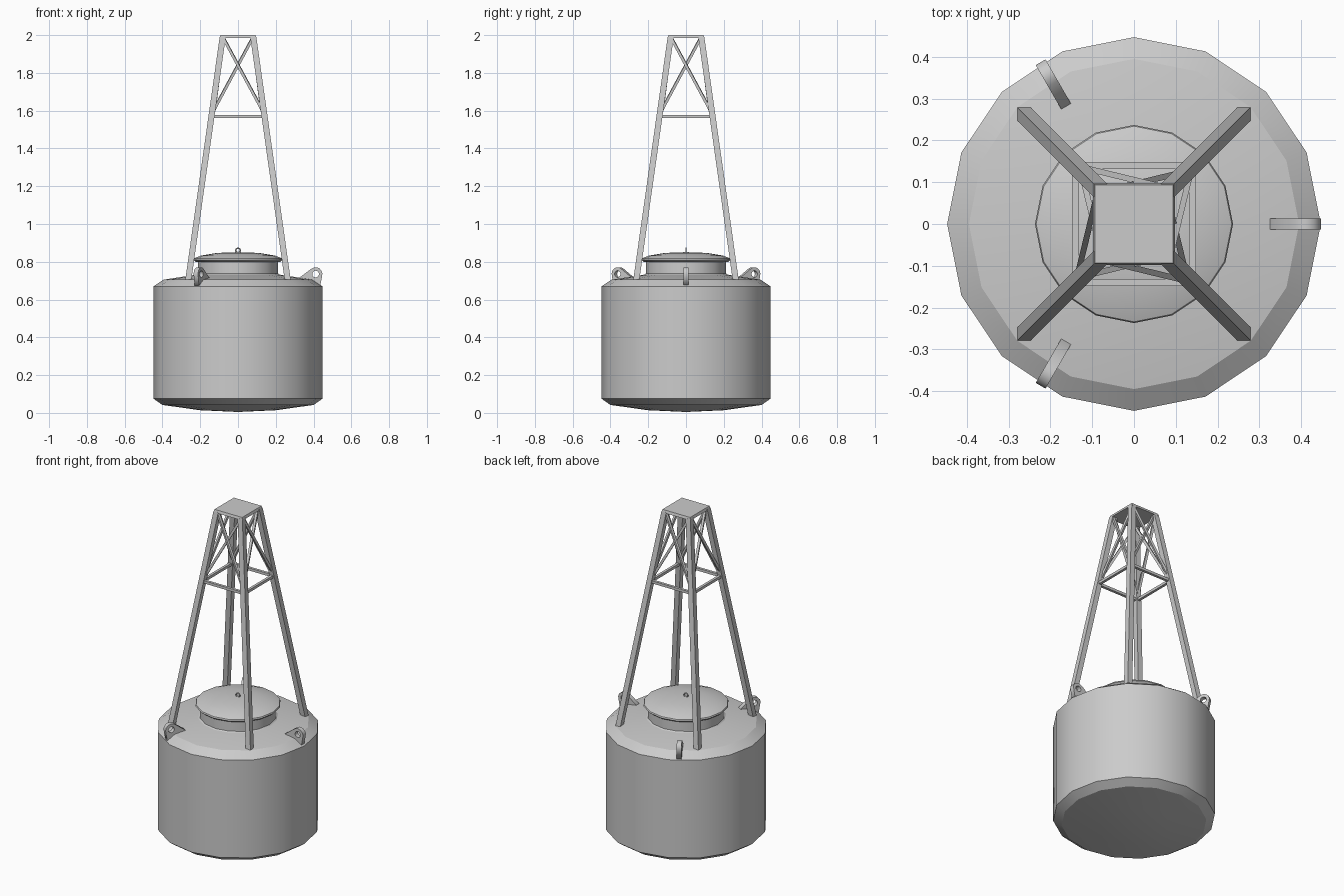
import bpy, bmesh, math
from mathutils import Vector, Matrix

if "Cube" in bpy.data.objects:
    bpy.data.objects.remove(bpy.data.objects["Cube"])

def finish(bm, name, smooth=None):
    bmesh.ops.recalc_face_normals(bm, faces=bm.faces)
    me = bpy.data.meshes.new(name)
    bm.to_mesh(me)
    bm.free()
    ob = bpy.data.objects.new(name, me)
    bpy.context.collection.objects.link(ob)
    if smooth:
        bpy.ops.object.select_all(action='DESELECT')
        bpy.context.view_layer.objects.active = ob
        ob.select_set(True)
        bpy.ops.object.shade_smooth_by_angle(angle=math.radians(smooth))
    return ob

def lathe(name, profile, sides=16, smooth=24):
    bm = bmesh.new()
    vs = [bm.verts.new((r, 0, z)) for r, z in profile]
    es = [bm.edges.new(p) for p in zip(vs, vs[1:])]
    bmesh.ops.spin(bm, geom=vs + es, cent=(0, 0, 0), axis=(0, 0, 1),
                   angle=2 * math.pi, steps=sides)
    bmesh.ops.remove_doubles(bm, verts=bm.verts, dist=1e-4)
    return finish(bm, name, smooth)

def bar(name, a, b, width, level_ends=False):
    """Square bar from a to b; level_ends cuts its ends horizontally."""
    a, b = Vector(a), Vector(b)
    d = (b - a).normalized()
    if level_ends:
        u, v = Vector((1, 0, 0)), Vector((0, 1, 0))
    else:
        u = d.cross(Vector((0, 0, 1))).normalized()
        v = d.cross(u)
    h = width / 2
    bm = bmesh.new()
    ends = [[bm.verts.new(p + u * i * h + v * j * h)
             for i, j in ((-1, -1), (1, -1), (1, 1), (-1, 1))] for p in (a, b)]
    bm.faces.new(ends[0])
    bm.faces.new(ends[1])
    for i in range(4):
        k = (i + 1) % 4
        bm.faces.new((ends[0][i], ends[0][k], ends[1][k], ends[1][i]))
    return finish(bm, name)

# Float body, neck and hatch lid
lathe("float_body", [(0, 0.005), (0.2, 0.014), (0.40, 0.042), (0.447, 0.075),
                     (0.447, 0.67), (0.395, 0.705), (0.2, 0.735), (0, 0.735)])
lathe("hatch_neck", [(0.235, 0.722), (0.213, 0.737), (0.213, 0.805), (0, 0.805)])
lathe("hatch_lid", [(0, 0.80), (0.225, 0.80), (0.237, 0.81), (0.234, 0.818),
                    (0.195, 0.833), (0.11, 0.847), (0, 0.851)])

# Lid ring handle
bpy.ops.mesh.primitive_torus_add(major_segments=14, minor_segments=6,
                                 major_radius=0.012, minor_radius=0.004,
                                 location=(0, 0, 0.86),
                                 rotation=(math.pi / 2, 0, 0))
bpy.context.object.name = "lid_ring"
bpy.ops.object.shade_smooth()

# Tower legs
for n, (sx, sy) in enumerate(((1, 1), (-1, 1), (-1, -1), (1, -1))):
    bar(f"tower_leg_{n}", (0.263 * sx, 0.263 * sy, 0.705),
        (0.081 * sx, 0.081 * sy, 1.99), 0.032, True)

# Cross braces and girts on each tower side
for n in range(4):
    rot = Matrix.Rotation(n * math.pi / 2, 3, 'Z')
    bar(f"girt_{n}", rot @ Vector((-0.145, -0.14, 1.57)),
        rot @ Vector((0.145, -0.14, 1.57)), 0.016)
    for s in (-1, 1):
        off = s * 0.005
        bar(f"brace_{n}_{s}", rot @ Vector((-0.13 * s, -0.132 + off, 1.60)),
            rot @ Vector((0.08 * s, -0.081 + off, 1.99)), 0.014)

# Top plate, tapering slightly upward
bm = bmesh.new()
bmesh.ops.create_cube(bm, size=1)
bmesh.ops.scale(bm, verts=bm.verts, vec=(0.196, 0.196, 0.016))
bmesh.ops.translate(bm, verts=bm.verts, vec=(0, 0, 1.992))
for v in bm.verts:
    if v.co.z > 1.99:
        v.co.x *= 0.95
        v.co.y *= 0.95
finish(bm, "top_plate")

# Lifting lugs: eyed plates on the shoulder
def lug(name, turn):
    cx, cz = 0.411, 0.735
    arc = lambda r, a: (cx + r * math.cos(math.radians(a)),
                        cz + r * math.sin(math.radians(a)))
    outer = [(0.325, 0.70), (0.435, 0.67)]
    outer += [arc(0.036, a) for a in range(-20, 131, 25)] + [(0.325, 0.716)]
    hole = [arc(0.018, a) for a in range(0, 360, 30)]
    cu = bpy.data.curves.new(name, 'CURVE')
    cu.dimensions = '2D'
    cu.fill_mode = 'BOTH'
    cu.extrude = 0.0135
    for pts in (outer, hole):
        sp = cu.splines.new('POLY')
        sp.points.add(len(pts) - 1)
        for p, (x, y) in zip(sp.points, pts):
            p.co = (x, y, 0, 1)
        sp.use_cyclic_u = True
    ob = bpy.data.objects.new(name, cu)
    bpy.context.collection.objects.link(ob)
    ob.rotation_euler = (math.pi / 2, 0, turn)
    bpy.ops.object.select_all(action='DESELECT')
    bpy.context.view_layer.objects.active = ob
    ob.select_set(True)
    bpy.ops.object.convert(target='MESH')

for n in range(3):
    lug(f"lifting_lug_{n}", n * 2 * math.pi / 3)
